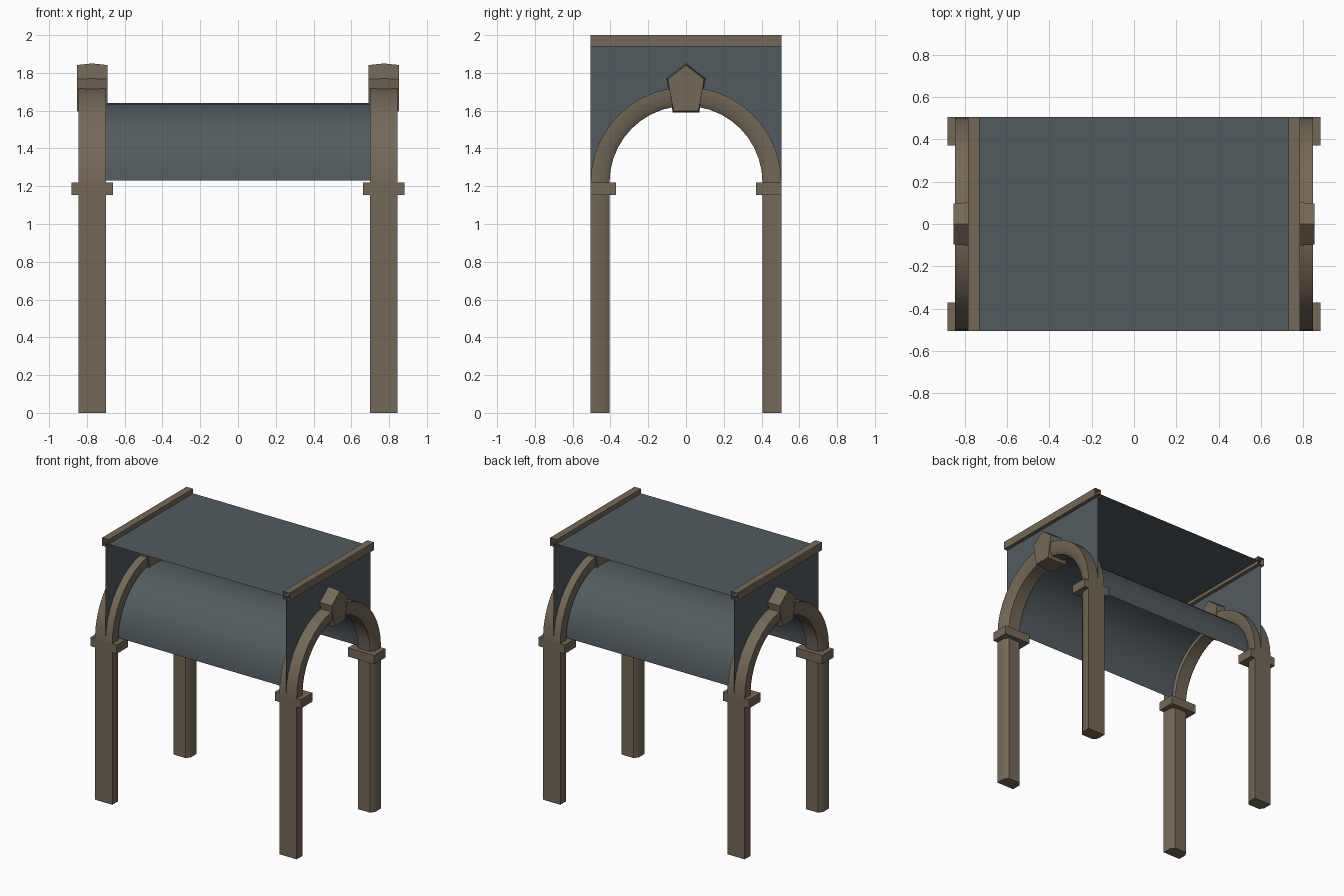
import bpy, math

if "Cube" in bpy.data.objects:
    bpy.data.objects.remove(bpy.data.objects["Cube"])

def material(name, rgb):
    m = bpy.data.materials.new(name)
    m.diffuse_color = (*rgb, 1)
    m.use_nodes = True
    m.node_tree.nodes["Principled BSDF"].inputs["Base Color"].default_value = m.diffuse_color
    return m

STONE = material("brown_stone", (0.175, 0.14, 0.095))
SLATE = material("slate_grey", (0.085, 0.105, 0.115))

CX = 0.7725          # centre of each arch frame in x
SPRING = 1.22        # springing height of the arches
HALF = 0.505         # half depth of the model
STEPS = 20

def make(name, verts, faces, mat, smooth=None):
    me = bpy.data.meshes.new(name)
    me.from_pydata(verts, [], faces)
    me.materials.append(mat)
    ob = bpy.data.objects.new(name, me)
    bpy.context.collection.objects.link(ob)
    bpy.ops.object.select_all(action='DESELECT')
    ob.select_set(True)
    bpy.context.view_layer.objects.active = ob
    bpy.ops.object.mode_set(mode='EDIT')
    bpy.ops.mesh.select_all(action='SELECT')
    bpy.ops.mesh.normals_make_consistent(inside=False)
    bpy.ops.object.mode_set(mode='OBJECT')
    if smooth:
        bpy.ops.object.shade_smooth_by_angle(angle=math.radians(smooth))
    return ob

def loft(name, rings, mat, caps=True, closed=True, smooth=None):
    """Bridge successive rings of points with quads."""
    n = len(rings[0])
    verts = [p for r in rings for p in r]
    faces = []
    for i in range(len(rings) - 1):
        for j in range(n if closed else n - 1):
            k = (j + 1) % n
            faces.append((i*n + j, i*n + k, (i+1)*n + k, (i+1)*n + j))
    if caps:
        faces.append(tuple(range(n)))
        faces.append(tuple(range((len(rings) - 1)*n, len(rings)*n)))
    return make(name, verts, faces, mat, smooth)

def box(name, x0, x1, y0, y1, z0, z1, mat):
    ring = lambda z: [(x0, y0, z), (x1, y0, z), (x1, y1, z), (x0, y1, z)]
    return loft(name, [ring(z0), ring(z1)], mat)

# shared section of posts and arches: (x offset, radius), inner corners chamfered
SECTION = [(-0.0725, HALF), (0.0725, HALF), (0.0725, 0.435),
           (0.05, 0.405), (-0.05, 0.405), (-0.0725, 0.435)]
ANGLES = [math.pi * i / STEPS for i in range(STEPS + 1)]

for side, sx in (("left", -1), ("right", 1)):
    cx = sx * CX
    # posts and capitals
    for end, sy in (("front", -1), ("back", 1)):
        rings = [[(cx + dx, sy * r, z) for dx, r in SECTION] for z in (0, 1.16)]
        loft(f"{end}_{side}_post", rings, STONE, smooth=50)
        ys = sorted((sy * 0.37, sy * HALF))
        box(f"{end}_{side}_capital", cx - 0.11, cx + 0.11, *ys, 1.153, SPRING, STONE)

    # arch ring
    rings = [[(cx + dx, r * math.cos(a), SPRING + r * math.sin(a)) for dx, r in SECTION]
             for a in ANGLES]
    loft(f"{side}_arch", rings, STONE, smooth=50)

    # keystone, slightly fuller in the middle
    key = [(-0.07, 1.59), (0.07, 1.59), (0.103, 1.77), (0, 1.85), (-0.103, 1.77)]
    rings = [[(cx + dx, y * s, 1.71 + (z - 1.71) * s) for y, z in key]
             for dx, s in ((-0.081, 0.94), (0, 1), (0.081, 0.94))]
    loft(f"{side}_keystone", rings, STONE, smooth=30)

    # thin end wall with an arched opening
    wx = sx * 0.757
    inner = [(wx, 0.42 * math.cos(a), SPRING + 0.42 * math.sin(a)) for a in ANGLES]
    outer = []
    for a in ANGLES:
        c, s = math.cos(a), math.sin(a)
        t = min(HALF / max(abs(c), 1e-6), 0.745 / max(s, 1e-6))
        outer.append((wx, t * c, SPRING + t * s))
    wall = loft(f"{side}_wall", [inner, outer], SLATE, caps=False, closed=False)
    # fill the top corners of the wall
    me = wall.data
    corner_faces, corner_verts = [], [tuple(v.co) for v in me.vertices]
    polys = [tuple(p.vertices) for p in me.polygons]
    n = len(ANGLES)
    for i in range(n - 1):
        a, b = outer[i], outer[i + 1]
        if abs(a[1] - b[1]) > 1e-4 and abs(a[2] - b[2]) > 1e-4:
            y = HALF if a[1] > 0 else -HALF
            corner_verts.append((wx, y, SPRING + 0.745))
            polys.append((n + i, len(corner_verts) - 1, n + i + 1))
    me.clear_geometry()
    me.from_pydata(corner_verts, [], polys)

    # open-ended top rail
    rings = [[(sx * 0.73, y, 1.94), (sx * 0.785, y, 1.94),
              (sx * 0.785, y, 2.0), (sx * 0.73, y, 2.0)] for y in (-HALF, HALF)]
    loft(f"{side}_rail", rings, STONE, caps=False)

# barrel vault sheet
rings = [[(x, 0.42 * math.cos(a), SPRING + 0.01 + 0.41 * math.sin(a)) for a in ANGLES]
         for x in (-0.757, 0.757)]
loft("vault", rings, SLATE, caps=False, closed=False, smooth=30)

# flat roof sheet
make("roof", [(-0.757, -HALF, 1.965), (0.757, -HALF, 1.965),
              (0.757, HALF, 1.965), (-0.757, HALF, 1.965)], [(0, 1, 2, 3)], SLATE)
